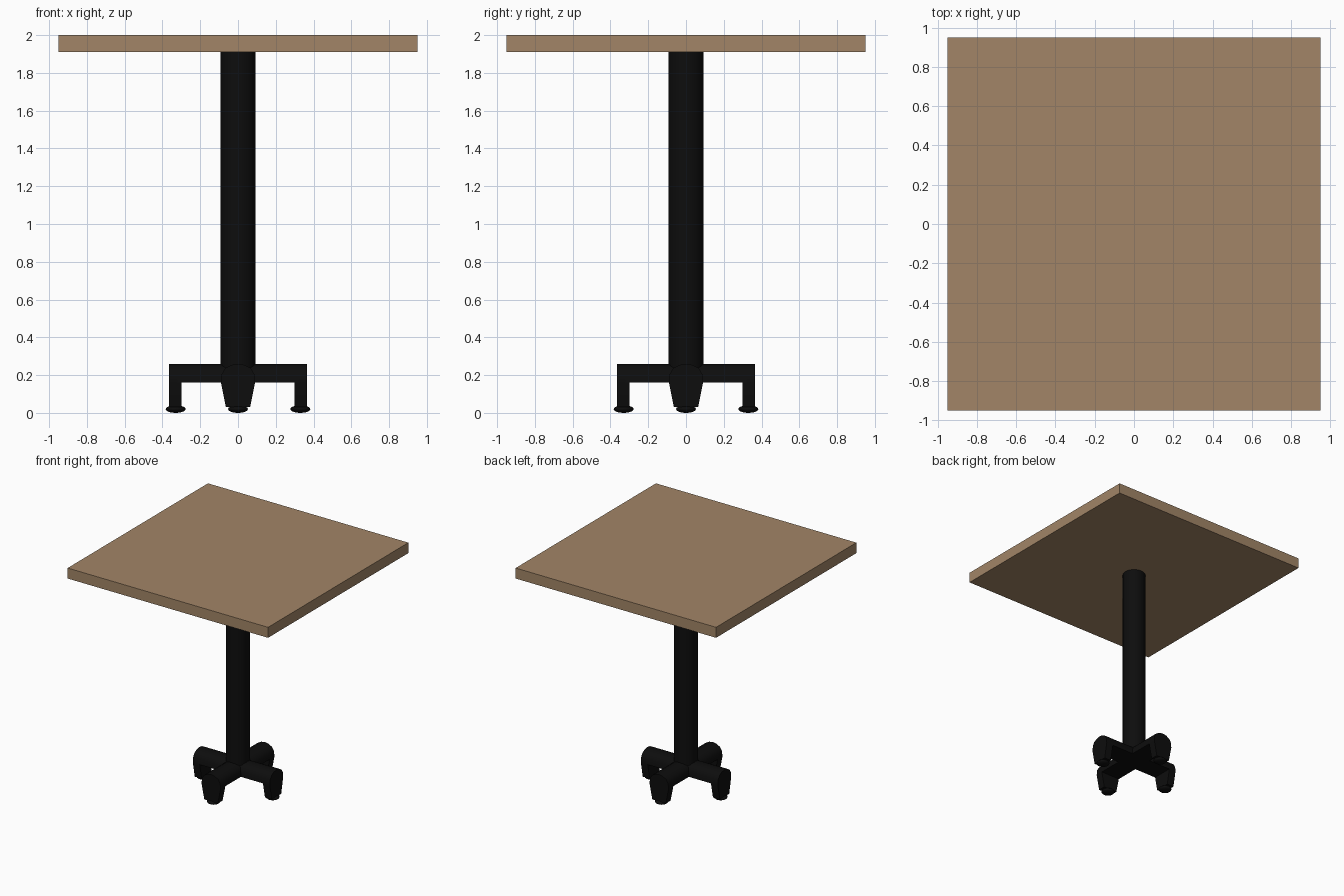
import bpy, bmesh, math
from mathutils import Matrix

if "Cube" in bpy.data.objects:
    bpy.data.objects.remove(bpy.data.objects["Cube"])


def material(name, rgb):
    m = bpy.data.materials.new(name)
    m.diffuse_color = (*rgb, 1)
    m.use_nodes = True
    m.node_tree.nodes["Principled BSDF"].inputs["Base Color"].default_value = m.diffuse_color
    return m


WOOD = material("light brown wood", (0.36, 0.235, 0.135))
BLACK = material("black metal", (0.004, 0.004, 0.004))


def finish(bm, name, mat, smooth=None):
    bmesh.ops.recalc_face_normals(bm, faces=bm.faces)
    me = bpy.data.meshes.new(name)
    bm.to_mesh(me)
    bm.free()
    ob = bpy.data.objects.new(name, me)
    bpy.context.collection.objects.link(ob)
    me.materials.append(mat)
    if smooth:
        me.shade_smooth()
        me.set_sharp_from_angle(angle=math.radians(smooth))
    return ob


def extrude_profile(bm, half, x0, x1):
    """Extrude a symmetric (y, z) outline along x."""
    outline = half + [(-y, z) for y, z in reversed(half) if y > 0]
    a = [bm.verts.new((x0, y, z)) for y, z in outline]
    b = [bm.verts.new((x1, y, z)) for y, z in outline]
    n = len(outline)
    bm.faces.new(a)
    bm.faces.new(b)
    for i in range(n):
        j = (i + 1) % n
        bm.faces.new((a[i], a[j], b[j], b[i]))


# square table top
bm = bmesh.new()
bmesh.ops.create_cube(bm, size=1, matrix=Matrix.Translation((0, 0, 1.955))
                      @ Matrix.Diagonal((1.9, 1.9, 0.09, 1)))
finish(bm, "table_top", WOOD)

# round column
bm = bmesh.new()
bmesh.ops.create_cone(bm, cap_ends=True, segments=32, radius1=0.092, radius2=0.092,
                      depth=1.75, matrix=Matrix.Translation((0, 0, 1.035)))
finish(bm, "column", BLACK, 40)

# four arms with turned-down ends, each on a domed foot
ARCH = [(0, 0.26), (0.035, 0.254), (0.068, 0.236), (0.086, 0.205), (0.09, 0.16)]
for k in range(4):
    angle = k * math.pi / 2
    bm = bmesh.new()
    extrude_profile(bm, ARCH, 0.0, 0.32)
    finish(bm, f"base_arm_{k + 1}", BLACK, 35).rotation_euler.z = angle

    bm = bmesh.new()
    extrude_profile(bm, ARCH + [(0.064, 0.03)], 0.30, 0.365)
    finish(bm, f"arm_end_{k + 1}", BLACK, 35).rotation_euler.z = angle

    bm = bmesh.new()
    bmesh.ops.create_uvsphere(bm, u_segments=20, v_segments=10, radius=1,
                              matrix=Matrix.Translation((0.33, 0, 0.02))
                              @ Matrix.Diagonal((0.053, 0.053, 0.02, 1)))
    finish(bm, f"foot_{k + 1}", BLACK, 60).rotation_euler.z = angle
